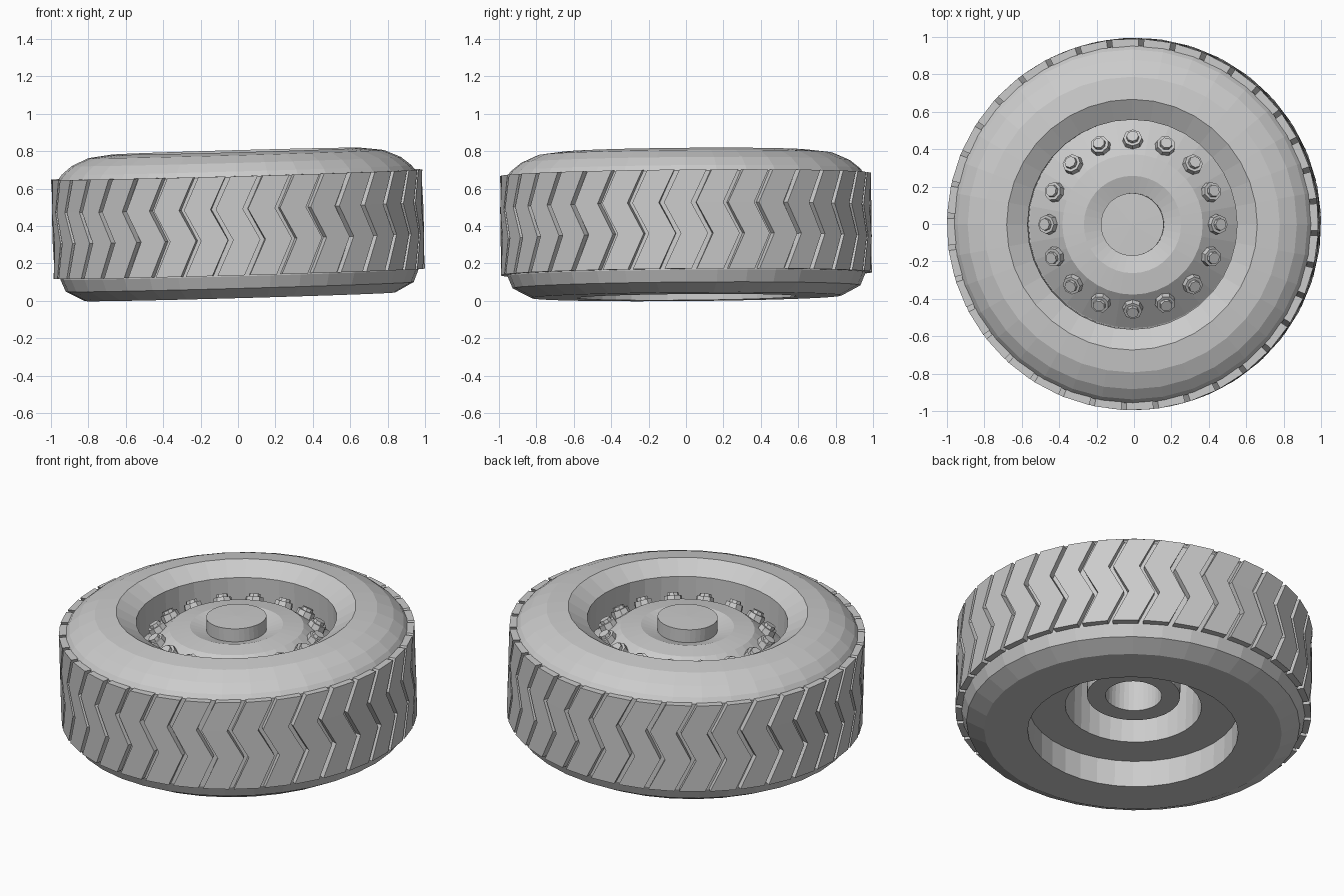
import bpy, bmesh, math
from mathutils import Matrix, Vector

if "Cube" in bpy.data.objects:
    bpy.data.objects.remove(bpy.data.objects["Cube"])

SEG = 36
MID = 0.41   # axial middle of the wheel
TILT = (Matrix.Translation((0, 0, MID))
        @ Matrix.Rotation(math.radians(-1.6), 4, 'Y')
        @ Matrix.Rotation(math.radians(0.5), 4, 'X')
        @ Matrix.Translation((0, 0, -MID)))

grey = bpy.data.materials.new("plain_grey")
grey.diffuse_color = (0.6, 0.6, 0.6, 1)
grey.use_nodes = True
grey.node_tree.nodes["Principled BSDF"].inputs["Base Color"].default_value = grey.diffuse_color


def finish(name, bm):
    bmesh.ops.recalc_face_normals(bm, faces=bm.faces)
    bm.transform(TILT)
    me = bpy.data.meshes.new(name)
    bm.to_mesh(me)
    bm.free()
    me.materials.append(grey)
    ob = bpy.data.objects.new(name, me)
    bpy.context.collection.objects.link(ob)
    return ob


def lathe(name, profile, seg=SEG):
    """Revolve a closed (radius, height) profile; radius 0 becomes a pole."""
    bm = bmesh.new()
    rings = []
    for r, z in profile:
        if r == 0:
            rings.append([bm.verts.new((0, 0, z))] * seg)
        else:
            rings.append([bm.verts.new((r * math.cos(2 * math.pi * i / seg),
                                        r * math.sin(2 * math.pi * i / seg), z))
                          for i in range(seg)])
    for a, b in zip(rings, rings[1:] + rings[:1]):
        for i in range(seg):
            j = (i + 1) % seg
            vs = list(dict.fromkeys((a[i], a[j], b[j], b[i])))
            if len(vs) > 2:
                bm.faces.new(vs)
    return finish(name, bm)


# Tyre carcass with rounded shoulders and bevelled inner lip
lathe("tyre", [(0.587, 0.02), (0.83, 0.022), (0.93, 0.075), (0.957, 0.14),
               (0.957, 0.67), (0.935, 0.70), (0.88, 0.745), (0.79, 0.785),
               (0.67, 0.80), (0.56, 0.735), (0.56, 0.50), (0.587, 0.45)])

# Wheel disc: bolt cone on the top, flat recessed plate underneath
lathe("wheel_disc", [(0.588, 0.185), (0.588, 0.53), (0.555, 0.545), (0.375, 0.685),
                     (0.26, 0.70), (0.16, 0.67), (0.16, 0.62),
                     (0.26, 0.62), (0.38, 0.58), (0.38, 0.185)])

# Hub: capped on top, open bore underneath
lathe("hub", [(0.26, 0.255), (0.26, 0.65), (0.168, 0.66), (0.168, 0.752),
              (0, 0.755), (0, 0.68), (0.157, 0.68), (0.157, 0.255)])

# Zigzag tread blocks
bm = bmesh.new()
N = 36
half = math.pi / N - 0.014
rows = [(0.145, -0.045), (0.29, 0.04), (0.41, 0.045), (0.54, -0.045), (0.675, 0.035)]
rows = [(0.145, -0.045), (0.335, 0.045), (0.50, -0.045), (0.675, 0.04)]
for k in range(N):
    c = 2 * math.pi * k / N
    secs = []
    for z, off in rows:
        sec = []
        for r, s in ((0.93, -1), (0.993, -1), (0.993, 1), (0.93, 1)):
            a = c + off + s * half
            sec.append(bm.verts.new((r * math.cos(a), r * math.sin(a), z)))
        secs.append(sec)
    for a, b in zip(secs, secs[1:]):
        for i in range(4):
            j = (i + 1) % 4
            bm.faces.new((a[i], a[j], b[j], b[i]))
    bm.faces.new(secs[0])
    bm.faces.new(secs[-1])
finish("tread_blocks", bm)

# Ring of wheel nuts standing on the cone
bm = bmesh.new()
lean = math.atan2(0.14, 0.18)
for k in range(16):
    base = (Matrix.Rotation(2 * math.pi * k / 16, 4, 'Z')
            @ Matrix.Translation((0.445, 0, 0.63))
            @ Matrix.Rotation(lean * 0.8, 4, 'Y'))
    for r1, r2, h, up in ((0.056, 0.05, 0.05, 0.012), (0.036, 0.032, 0.03, 0.04)):
        bmesh.ops.create_cone(bm, cap_ends=True, segments=8, radius1=r1, radius2=r2,
                              depth=h, matrix=base @ Matrix.Translation((0, 0, up)))
finish("wheel_nuts", bm)
